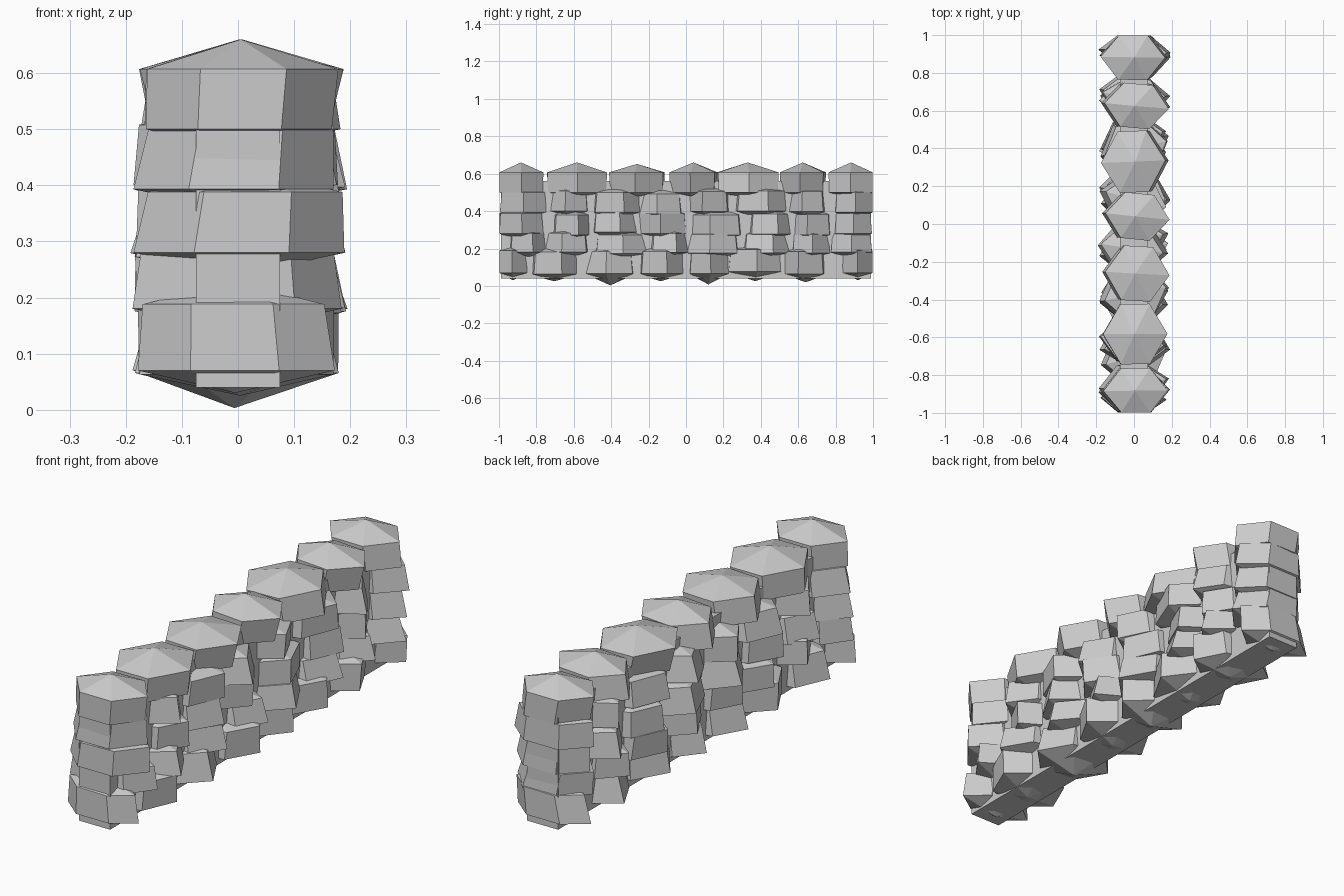
import bpy, bmesh, math, random

if "Cube" in bpy.data.objects:
    bpy.data.objects.remove(bpy.data.objects["Cube"])

random.seed(4)


def make_object(name, bm):
    bmesh.ops.recalc_face_normals(bm, faces=bm.faces[:])
    mesh = bpy.data.meshes.new(name)
    bm.to_mesh(mesh)
    bm.free()
    ob = bpy.data.objects.new(name, mesh)
    bpy.context.collection.objects.link(ob)


def stone(name, y0, y1, z0, z1, tip, low, high, yaw=0.0, taper=0.04):
    """Six-sided stone with pointed top and bottom, clipped at the wall ends."""
    bm = bmesh.new()
    yc, half = (y0 + y1) / 2, (y1 - y0) / 2
    end = y0 <= -0.98 or y1 >= 0.98
    if end:
        yaw *= 0.15
    tilt = random.uniform(-0.012, 0.012)
    shift = random.uniform(-0.008, 0.008)
    outline = [(tip, 0), (tip * 0.45, half), (-tip * 0.45, half),
               (-tip, 0), (-tip * 0.45, -half), (tip * 0.45, -half)]
    rings = []
    for z, s, side in ((z0, 1 + taper, -1), (z1, 1 - taper, 1)):
        ring = []
        for px, py in outline:
            x = px * math.cos(yaw) - py * math.sin(yaw)
            y = px * math.sin(yaw) + py * math.cos(yaw)
            y = max(-0.998, min(0.998, yc + y * s))
            ring.append(bm.verts.new((x * s + shift + tilt * side, y, z)))
        rings.append(ring)
    bottom = bm.verts.new((shift, yc, low))
    top = bm.verts.new((shift, yc, high))
    a, b = rings
    for i in range(6):
        j = (i + 1) % 6
        bm.faces.new((a[i], a[j], b[j], b[i]))
        bm.faces.new((b[i], b[j], top))
        bm.faces.new((a[j], a[i], bottom))
    make_object(name, bm)


# mortar core running the length of the wall
bm = bmesh.new()
bmesh.ops.create_cube(bm, size=1)
for v in bm.verts:
    v.co = (v.co.x * 0.15, v.co.y * 1.98, 0.04 if v.co.z < 0 else 0.56)
make_object("wall_core", bm)

# courses: name, ring heights, tip half width, stone spans along y
courses = [
    ("base_stone", 0.07, 0.188, 0.172,
     [(-1, -.85), (-.83, -.58), (-.53, -.28), (-.25, -.02),
      (.02, .22), (.23, .51), (.53, .75), (.84, 1)]),
    ("second_course_stone", 0.18, 0.28, 0.178,
     [(-.95, -.76), (-.74, -.52), (-.48, -.22), (-.20, .0),
      (.02, .28), (.30, .55), (.57, .76), (.78, .99)]),
    ("third_course_stone", 0.28, 0.388, 0.176,
     [(-1, -.77), (-.72, -.52), (-.50, -.27), (-.25, .0),
      (.02, .30), (.33, .56), (.58, .78), (.80, .99)]),
    ("fourth_course_stone", 0.393, 0.50, 0.176,
     [(-.99, -.75), (-.72, -.52), (-.50, -.24), (-.24, -.02),
      (.02, .24), (.26, .54), (.57, .75), (.80, 1)]),
]
base_low = [.03, .025, .003, .025, .008, .025, .02, .03]
for name, z0, z1, tip, spans in courses:
    for i, (y0, y1) in enumerate(spans):
        dz = random.uniform(-0.008, 0.008) if 0 < i < 7 else 0
        low = base_low[i] if name == "base_stone" else z0 - 0.04
        stone(f"{name}_{i + 1}", y0, y1, z0 + dz, z1 + dz,
              tip + random.uniform(-0.006, 0.006), low, z1 + 0.04,
              random.uniform(-0.28, 0.28))

# larger cap stones along the top
caps = [(-1, -.765), (-.74, -.425), (-.405, -.12), (-.08, .16),
        (.17, .49), (.51, .74), (.765, 1)]
for i, (y0, y1) in enumerate(caps):
    stone(f"cap_stone_{i + 1}", y0, y1, 0.50, 0.607, 0.168, 0.46,
          0.66 if i != 2 else 0.652, random.uniform(-0.12, 0.12), -0.015)
